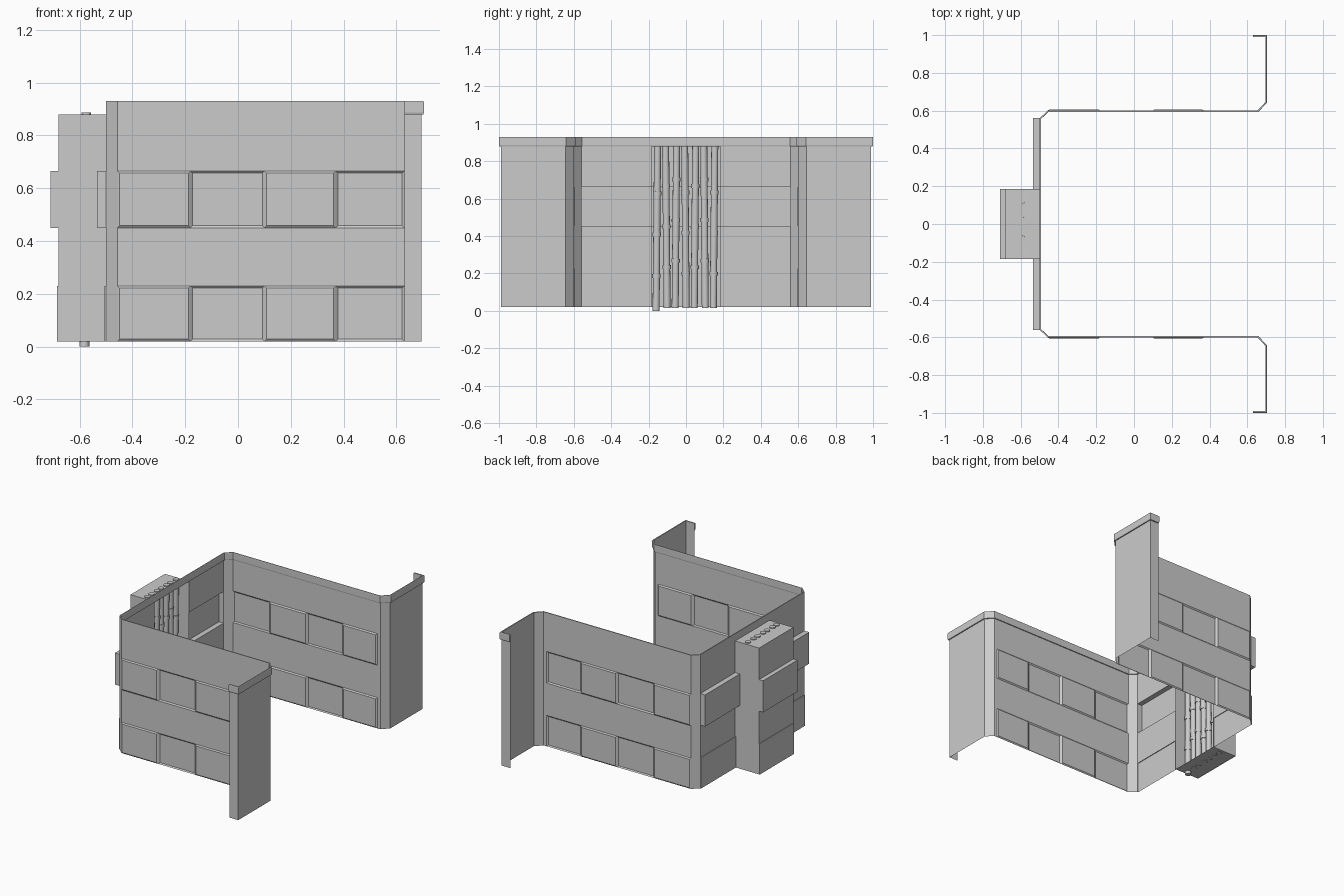
import bpy, bmesh, math
from mathutils import Vector

if "Cube" in bpy.data.objects:
    bpy.data.objects.remove(bpy.data.objects["Cube"])

Z0, Z1 = 0.02, 0.88
ROWS = [0.02, 0.23, 0.45, 0.665, 0.88]


def make(name, faces, mirror=False, solid=False):
    """Object from a list of faces, each a list of points."""
    bm = bmesh.new()
    for f in faces:
        bm.faces.new([bm.verts.new(p) for p in f])
    bmesh.ops.remove_doubles(bm, verts=bm.verts, dist=0.0004)
    if solid:
        bmesh.ops.recalc_face_normals(bm, faces=bm.faces)
    me = bpy.data.meshes.new(name)
    bm.to_mesh(me)
    bm.free()
    ob = bpy.data.objects.new(name, me)
    bpy.context.collection.objects.link(ob)
    if mirror:
        m = ob.modifiers.new("mirror", "MIRROR")
        m.use_axis = (False, True, False)
        m.use_clip = True
    return ob


def strip(path, z0, z1):
    """Upright sheet following a plan path."""
    return [[(a[0], a[1], z0), (a[0], a[1], z1), (b[0], b[1], z1), (b[0], b[1], z0)]
            for a, b in zip(path, path[1:])]


# side walls: flat bands with alternating raised and recessed bricks
COLS = [-0.457, -0.18, 0.10, 0.37, 0.63]
Y, G = 0.60, 0.008
faces = []
for r in range(4):
    za, zb = ROWS[r], ROWS[r + 1]
    for c in range(4):
        xa, xb = COLS[c], COLS[c + 1]
        outer = [(xa, Y, za), (xb, Y, za), (xb, Y, zb), (xa, Y, zb)]
        if r % 2:
            faces.append(outer)
            continue
        y = Y + (0.006 if c % 2 == 0 else -0.007)
        inner = [(xa + G, y, za + G), (xb - G, y, za + G), (xb - G, y, zb - G), (xa + G, y, zb - G)]
        faces.append(inner)
        for i in range(4):
            j = (i + 1) % 4
            faces.append([outer[i], outer[j], inner[j], inner[i]])
make("brick_side_walls", faces, mirror=True)

# chamfered corners and front wings
make("rear_corners", strip([(-0.50, 0.56), (-0.457, 0.60)], Z0, Z1), mirror=True)
make("front_wings", strip([(0.63, 0.60), (0.652, 0.60), (0.695, 0.645),
                           (0.695, 0.99), (0.63, 0.99)], Z0, Z1), mirror=True)


def stepped(x, out, ya, yb):
    """Rear sheet with one row of bricks pushed out, running in y."""
    prof = [(x, Z1), (x, 0.665), (x - out, 0.665), (x - out, 0.45), (x, 0.45),
            (x, 0.23), (x - 0.005, 0.23), (x - 0.005, Z0)]
    fs = [[(a[0], ya, a[1]), (a[0], yb, a[1]), (b[0], yb, b[1]), (b[0], ya, b[1])]
          for a, b in zip(prof, prof[1:])]
    for y in (ya, yb):
        fs.append([(x, y, 0.45), (x - out, y, 0.45), (x - out, y, 0.665), (x, y, 0.665)])
        fs.append([(x, y, Z0), (x - 0.005, y, Z0), (x - 0.005, y, 0.23), (x, y, 0.23)])
    return fs


CH = 0.185
make("rear_wall", stepped(-0.50, 0.035, CH, 0.56), mirror=True)

# alcove box behind the opening
alcove = stepped(-0.68, 0.03, -CH, CH)
for y in (-CH, CH):
    alcove += strip([(-0.50, y), (-0.68, y)], Z0, Z1)
for z in (Z0, Z1):
    alcove.append([(-0.50, -CH, z), (-0.68, -CH, z), (-0.68, CH, z), (-0.50, CH, z)])
make("alcove", alcove)

# top trim: narrow bar with a small top bevel, overhanging the room side
A = [(-0.50, 0), (-0.50, 0.56), (-0.457, 0.60), (0.652, 0.60), (0.695, 0.645), (0.695, 0.99), (0.63, 0.99)]
B = [(-0.492, 0), (-0.492, 0.557), (-0.454, 0.592), (0.656, 0.592), (0.704, 0.641), (0.704, 1.0), (0.63, 1.0)]
rings = []
for a, b in zip(A, B):
    a, b = Vector((*a, 0)), Vector((*b, 0))
    m = a.lerp(b, 0.8)
    rings.append([a + Vector((0, 0, 0.88)), a + Vector((0, 0, 0.93)), m + Vector((0, 0, 0.93)),
                  b + Vector((0, 0, 0.926)), b + Vector((0, 0, 0.886)), m + Vector((0, 0, 0.88))])
faces = [[p[i], p[(i + 1) % 6], q[(i + 1) % 6], q[i]]
         for p, q in zip(rings, rings[1:]) for i in range(6)]
faces.append(rings[-1])
make("top_trim", faces, mirror=True, solid=True)


# row of slightly leaning pipes with collars inside the alcove
def tube(bm, a, b, r):
    a, b = Vector(a), Vector(b)
    d = b - a
    mat = d.to_track_quat("Z", "Y").to_matrix().to_4x4()
    mat.translation = (a + b) / 2
    bmesh.ops.create_cone(bm, cap_ends=True, segments=12, radius1=r, radius2=r,
                          depth=d.length, matrix=mat)


bm = bmesh.new()
for i in range(7):
    y = -0.156 + 0.051 * i
    lean = 0.004 * (-1) ** i
    lo = Vector((-0.582, y - lean, 0.0 if i == 0 else 0.016))
    hi = Vector((-0.575, y + lean, 0.886))
    tube(bm, lo, hi, 0.019)
    for t in (0.25, 0.5, 0.75):
        t += 0.04 * (i % 3 - 1)
        tube(bm, lo.lerp(hi, t - 0.012), lo.lerp(hi, t + 0.012), 0.023)
me = bpy.data.meshes.new("pipes")
bm.to_mesh(me)
bm.free()
pipes = bpy.data.objects.new("pipes", me)
bpy.context.collection.objects.link(pipes)
bpy.context.view_layer.objects.active = pipes
pipes.select_set(True)
bpy.ops.object.shade_smooth_by_angle(angle=math.radians(40))
